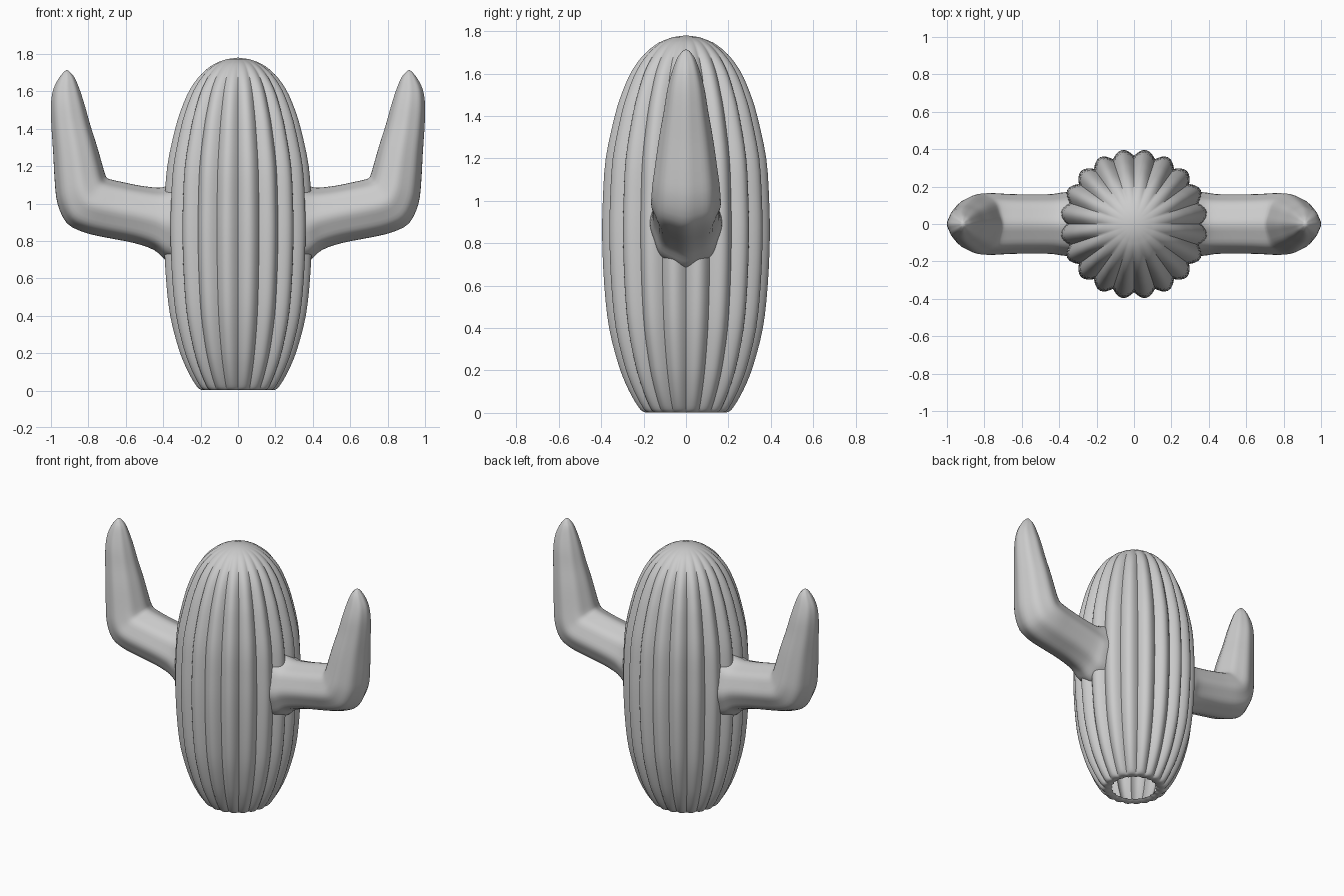
import bpy, math
from mathutils import Vector

if "Cube" in bpy.data.objects:
    bpy.data.objects.remove(bpy.data.objects["Cube"])


def smooth(points, steps):
    """Catmull-Rom interpolation through tuples of any length."""
    pts = [Vector(p) for p in points]
    pts = [2 * pts[0] - pts[1]] + pts + [2 * pts[-1] - pts[-2]]
    out = []
    for i in range(1, len(pts) - 2):
        a, b, c, d = pts[i - 1:i + 3]
        for s in range(steps):
            t = s / steps
            out.append(0.5 * (2 * b + (c - a) * t + (2 * a - 5 * b + 4 * c - d) * t * t
                              + (3 * b - a - 3 * c + d) * t ** 3))
    return out + [pts[-2]]


def skin(name, rings, tip):
    """Join equal rings with quads and close the end at a tip point."""
    n = len(rings[0])
    verts = [v for ring in rings for v in ring] + [tip]
    faces = []
    for r in range(len(rings) - 1):
        for i in range(n):
            j = (i + 1) % n
            faces.append((r * n + i, r * n + j, (r + 1) * n + j, (r + 1) * n + i))
    last = (len(rings) - 1) * n
    faces += [(last + i, last + (i + 1) % n, len(verts) - 1) for i in range(n)]
    mesh = bpy.data.meshes.new(name)
    mesh.from_pydata(verts, [], faces)
    obj = bpy.data.objects.new(name, mesh)
    bpy.context.collection.objects.link(obj)
    bpy.ops.object.select_all(action='DESELECT')
    obj.select_set(True)
    bpy.context.view_layer.objects.active = obj
    bpy.ops.object.mode_set(mode='EDIT')
    bpy.ops.mesh.select_all(action='SELECT')
    bpy.ops.mesh.normals_make_consistent(inside=False)
    bpy.ops.object.mode_set(mode='OBJECT')
    bpy.ops.object.shade_smooth_by_angle(angle=math.radians(50))
    return obj


# Trunk: 20-ribbed barrel, open underneath; entries are radius, height, rib depth
profile = [(0.15, 0.012, .06), (0.175, 0.004, .06), (0.205, 0.006, .07), (0.232, 0.035, .08),
           (0.275, 0.11, .09), (0.32, 0.22, .09), (0.367, 0.4, .09), (0.39, 0.6, .09),
           (0.4, 0.82, .09), (0.397, 1.0, .09), (0.383, 1.2, .09), (0.34, 1.4, .09),
           (0.305, 1.51, .09), (0.26, 1.61, .08), (0.2, 1.69, .06), (0.13, 1.745, .03),
           (0.06, 1.772, 0)]
RIBS, SEGS = 20, 8
rings = []
for r, z, depth in smooth(profile, 3):
    ring = []
    for i in range(RIBS * SEGS):
        a = math.tau * i / (RIBS * SEGS)
        bulge = abs(math.sin(a * RIBS / 2))
        rad = r * (1 - depth * (1 - bulge))
        ring.append((rad * math.cos(a), rad * math.sin(a), z))
    rings.append(ring)
skin("trunk", rings, (0, 0, 1.78))

# Arm sections: inner x, inner z, outer x, outer z, half width in y
sections = [(0.345, 1.11, 0.345, 0.68, .172), (0.385, 1.092, 0.39, 0.70, .168),
            (0.43, 1.085, 0.45, 0.752, .16), (0.52, 1.095, 0.56, 0.79, .158),
            (0.62, 1.115, 0.70, 0.817, .16), (0.685, 1.13, 0.82, 0.845, .165),
            (0.702, 1.14, 0.915, 0.895, .163), (0.71, 1.155, 0.965, 1.0, .158),
            (0.722, 1.195, 0.98, 1.12, .147), (0.755, 1.31, 0.988, 1.27, .128),
            (0.79, 1.42, 0.998, 1.42, .105), (0.818, 1.52, 1.0, 1.53, .088),
            (0.845, 1.605, 0.988, 1.61, .066), (0.872, 1.67, 0.958, 1.67, .043),
            (0.9, 1.705, 0.93, 1.705, .018)]
N = 48
rings = []
for ix, iz, ox, oz, half in smooth(sections, 3):
    mid = Vector(((ix + ox) / 2, 0, (iz + oz) / 2))
    axis = Vector(((ox - ix) / 2, 0, (oz - iz) / 2))
    ring = []
    for i in range(N):
        a = math.tau * i / N
        k = 1 + 0.022 * (math.cos(8 * a) - 1)      # faint ribs
        ring.append(mid + axis * math.cos(a) * k + Vector((0, half * math.sin(a) * k, 0)))
    rings.append(ring)
arm = skin("arms", rings, (0.915, 0, 1.715))
mirror = arm.modifiers.new("mirror", 'MIRROR')
mirror.use_axis[0] = True
mirror.use_mirror_merge = False
